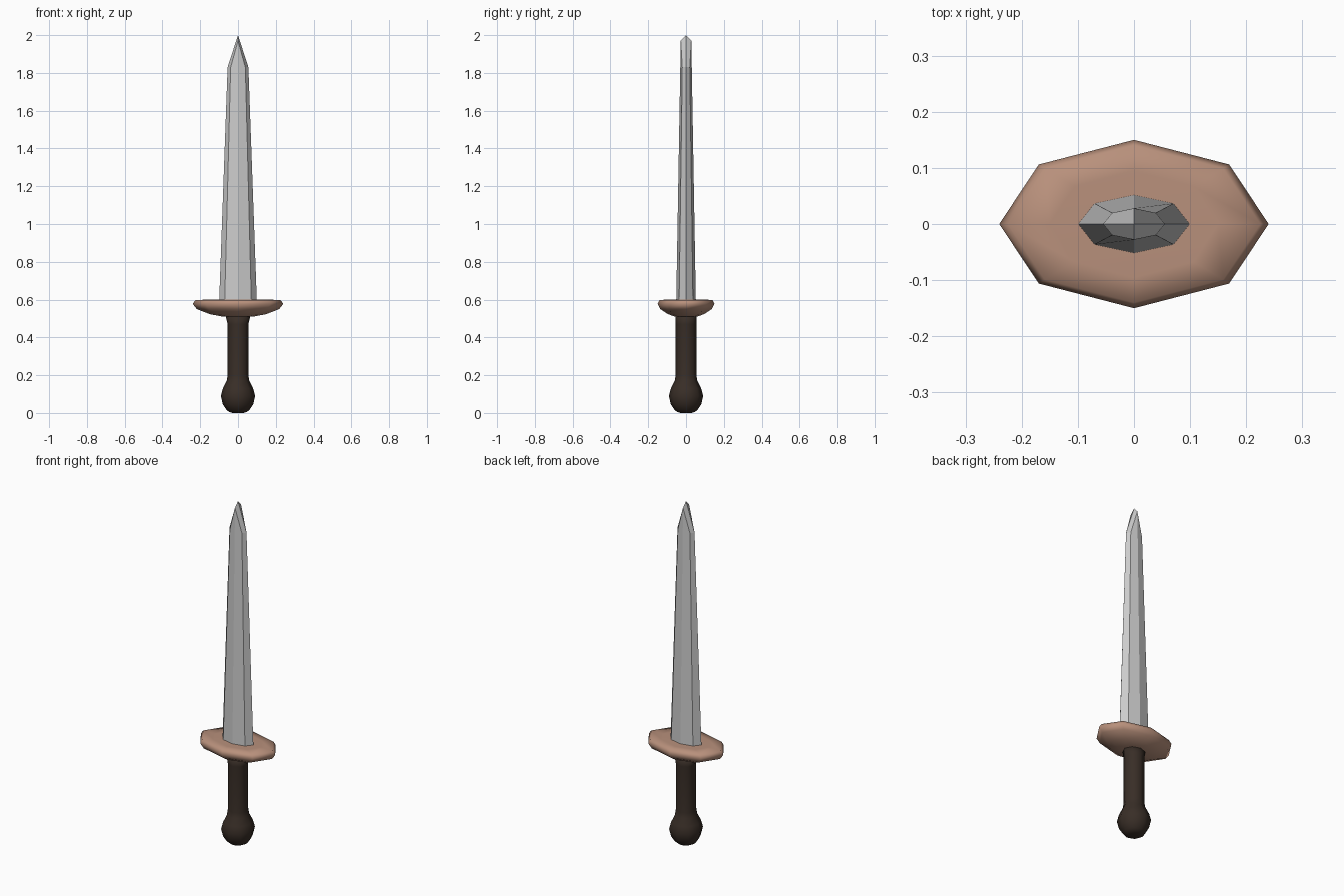
import bpy, bmesh, math

if "Cube" in bpy.data.objects:
    bpy.data.objects.remove(bpy.data.objects["Cube"])


def material(name, rgb):
    m = bpy.data.materials.new(name)
    m.diffuse_color = (*rgb, 1)
    m.use_nodes = True
    m.node_tree.nodes["Principled BSDF"].inputs["Base Color"].default_value = m.diffuse_color
    return m


def loft(name, rings, mat, smooth):
    """Bridge 8-point rings of (x, y, z) and cap both ends."""
    bm = bmesh.new()
    loops = [[bm.verts.new(p) for p in ring] for ring in rings]
    for a, b in zip(loops, loops[1:]):
        for i in range(8):
            j = (i + 1) % 8
            bm.faces.new((a[i], a[j], b[j], b[i]))
    bm.faces.new(loops[0][::-1])
    if name == "blade":
        # pointed tip made of four kite-shaped faces
        tip, t = bm.verts.new((0, 0, 2.0)), loops[-1]
        for i in range(0, 8, 2):
            bm.faces.new((t[i], t[i + 1], t[(i + 2) % 8], tip))
    else:
        bm.faces.new(loops[-1])
    bmesh.ops.recalc_face_normals(bm, faces=bm.faces)
    for f in bm.faces:
        f.smooth = smooth
    me = bpy.data.meshes.new(name)
    bm.to_mesh(me)
    bm.free()
    me.materials.append(mat)
    ob = bpy.data.objects.new(name, me)
    bpy.context.collection.objects.link(ob)
    return ob


def oval(rx, ry, z):
    return [(rx * math.cos(i * math.pi / 4), ry * math.sin(i * math.pi / 4), z)
            for i in range(8)]


steel = material("steel", (0.6, 0.6, 0.6))
copper = material("copper", (0.48, 0.28, 0.2))
leather = material("dark leather", (0.04, 0.027, 0.02))

# blade: the broad faces run higher than the cutting edges
shoulder = oval(0.055, 0.028, 1.83)
for i in (2, 6):
    shoulder[i] = (0, shoulder[i][1], 1.97)
loft("blade", [oval(0.1, 0.052, 0.58), shoulder], steel, False)

# guard: oval dish with a flat top
guard = [(0.08, 0.06, 0.51), (0.15, 0.095, 0.523), (0.218, 0.137, 0.55),
         (0.24, 0.15, 0.577), (0.225, 0.14, 0.598), (0.15, 0.095, 0.6)]
loft("guard", [oval(*r) for r in guard], copper, True)

# grip with round pommel
grip = [(0.045, 0.045, 0.005), (0.06, 0.06, 0.015), (0.08, 0.08, 0.045),
        (0.091, 0.091, 0.09), (0.08, 0.08, 0.13), (0.06, 0.06, 0.17),
        (0.055, 0.055, 0.2), (0.055, 0.055, 0.47), (0.066, 0.055, 0.515)]
loft("grip", [oval(0.03, 0.03, 0)] + [oval(*r) for r in grip], leather, True)
